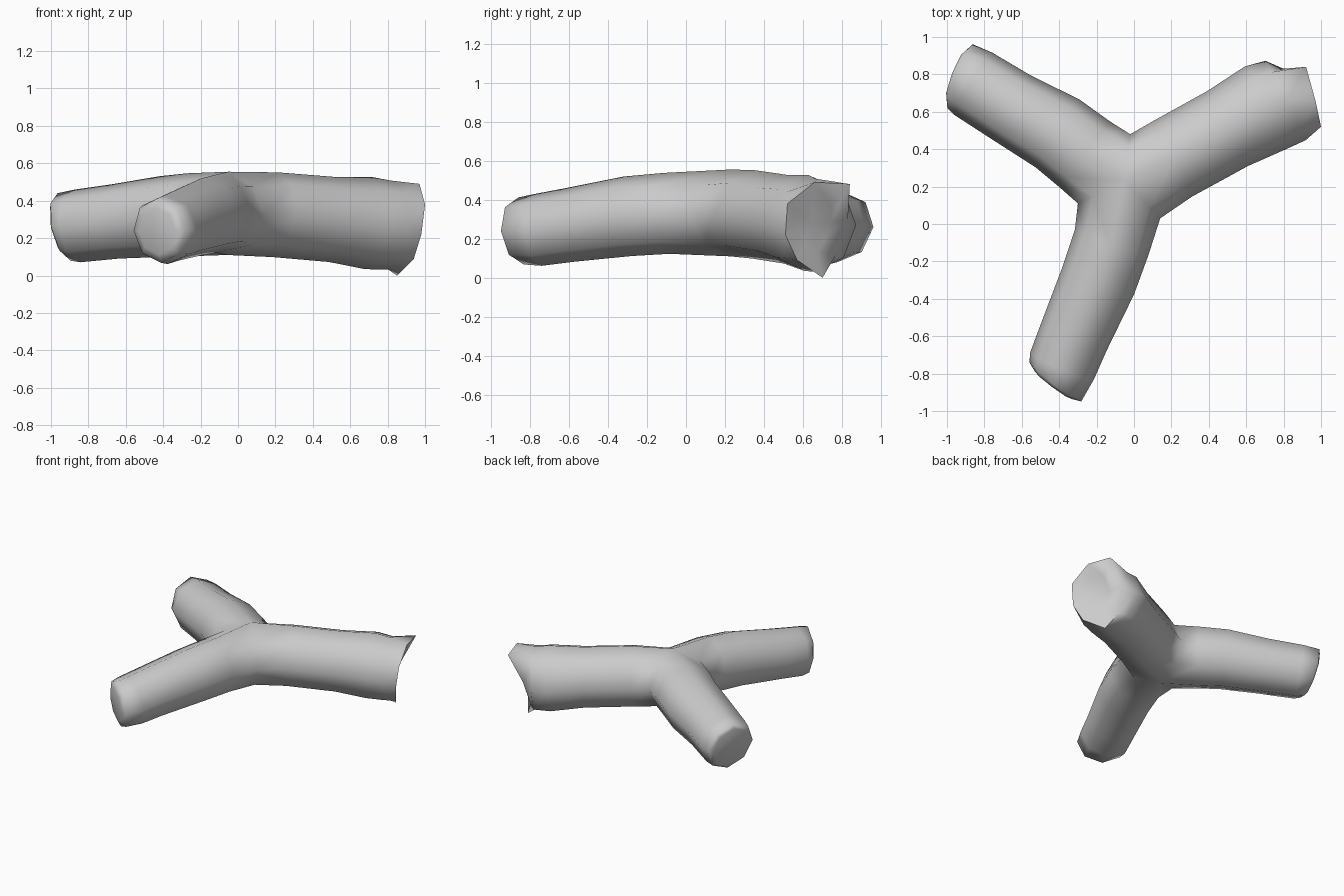
import bpy, bmesh, math
from mathutils import Vector as V

cube = bpy.data.objects.get("Cube")
if cube:
    bpy.data.objects.remove(cube, do_unlink=True)

SIDES = 8
bm = bmesh.new()


def ring(centre, radius, direction):
    """Octagonal ring, starting at the top and turning to the left of direction."""
    d = V(direction).normalized()
    left = V((-d.y, d.x, 0)).normalized()
    up = d.cross(left)
    angles = [k * math.tau / SIDES for k in range(SIDES)]
    return [bm.verts.new(V(centre) + radius * (math.sin(a) * left + math.cos(a) * up))
            for a in angles]


def bridge(a, b):
    for k in range(SIDES):
        n = (k + 1) % SIDES
        bm.faces.new((a[k], a[n], b[n], b[k]))


def arm(seam_left, seam_right, sections, end_dir):
    """Loft one arm out of the fork and return its last ring."""
    last = [top, *seam_left, bottom, *reversed(seam_right)]
    points = [V(s[:3]) for s in sections]
    for i, s in enumerate(sections):
        if i == len(points) - 1:
            d = end_dir
        else:
            d = points[i + 1] - points[max(i - 1, 0)]
        new = ring(points[i], s[3], d)
        bridge(last, new)
        last = new
    return last


def cut_end(rim, direction, radius, depth):
    """Close an arm with a bevelled flat cut."""
    centre = sum((v.co for v in rim), V()) / SIDES + V(direction).normalized() * depth
    inner = ring(centre, radius, direction)
    bridge(rim, inner)
    bm.faces.new(inner)


# Fork: shared top and bottom points, with a three-point seam in each crotch
top = bm.verts.new((-0.05, 0.23, 0.555))
bottom = bm.verts.new((-0.06, 0.22, 0.11))


def seam(crotch):
    c, t, b = V(crotch), top.co, bottom.co
    upper = t.lerp(c, 0.69)
    lower = b.lerp(c, 0.69)
    upper.z, lower.z = c.z + 0.155, c.z - 0.155
    return [bm.verts.new(p) for p in (upper, c, lower)]


seam_back = seam((-0.02, 0.48, 0.33))
seam_left = seam((0.14, 0.03, 0.32))
seam_right = seam((-0.3, 0.11, 0.32))

# Front arm
front_dir = (-0.6, -0.8, -0.1)
rim = arm(seam_left, seam_right, [
    (-0.12, -0.1, 0.33, 0.208), (-0.19, -0.3, 0.315, 0.205),
    (-0.32, -0.6, 0.27, 0.19), (-0.385, -0.76, 0.245, 0.185),
    (-0.42, -0.845, 0.24, 0.173)], front_dir)
cut_end(rim, front_dir, 0.125, 0.02)

# Right arm
right_dir = (-0.91, 0.36, -0.2)
rim = arm(seam_right, seam_back, [
    (-0.26, 0.37, 0.325, 0.222), (-0.41, 0.485, 0.315, 0.216),
    (-0.65, 0.62, 0.29, 0.2), (-0.86, 0.75, 0.265, 0.195),
    (-0.93, 0.79, 0.26, 0.184)], right_dir)
cut_end(rim, right_dir, 0.155, 0.015)

# Left arm, thicker, with a torn, dished end
left_dir = (0.89, 0.45, -0.03)
last = arm(seam_back, seam_left, [
    (0.2, 0.345, 0.325, 0.227), (0.5, 0.51, 0.3, 0.228),
    (0.7, 0.62, 0.28, 0.247), (0.81, 0.66, 0.27, 0.238)], left_dir)
torn = [bm.verts.new(p) for p in (
    (0.97, 0.66, 0.49), (0.92, 0.84, 0.48), (0.8, 0.83, 0.3), (0.78, 0.77, 0.12),
    (0.85, 0.7, 0.0), (0.94, 0.57, 0.09), (0.98, 0.51, 0.22), (1.0, 0.52, 0.38))]
bridge(last, torn)
core = V((0.88, 0.65, 0.27))
dish = [bm.verts.new(v.co.lerp(core, 0.5)) for v in torn]
bridge(torn, dish)
middle = bm.verts.new(core)
for k in range(SIDES):
    bm.faces.new((dish[k], dish[(k + 1) % SIDES], middle))

bmesh.ops.recalc_face_normals(bm, faces=bm.faces)
mesh = bpy.data.meshes.new("forked_branch")
bm.to_mesh(mesh)
bm.free()
branch = bpy.data.objects.new("forked_branch", mesh)
bpy.context.collection.objects.link(branch)

# Single grey colour
grey = bpy.data.materials.new("light_grey")
grey.use_nodes = True
colour = (0.6, 0.6, 0.6, 1)
grey.diffuse_color = colour
grey.node_tree.nodes["Principled BSDF"].inputs["Base Color"].default_value = colour
mesh.materials.append(grey)

bpy.ops.object.select_all(action="DESELECT")
branch.select_set(True)
bpy.context.view_layer.objects.active = branch
bpy.ops.object.shade_smooth_by_angle(angle=math.radians(75))
